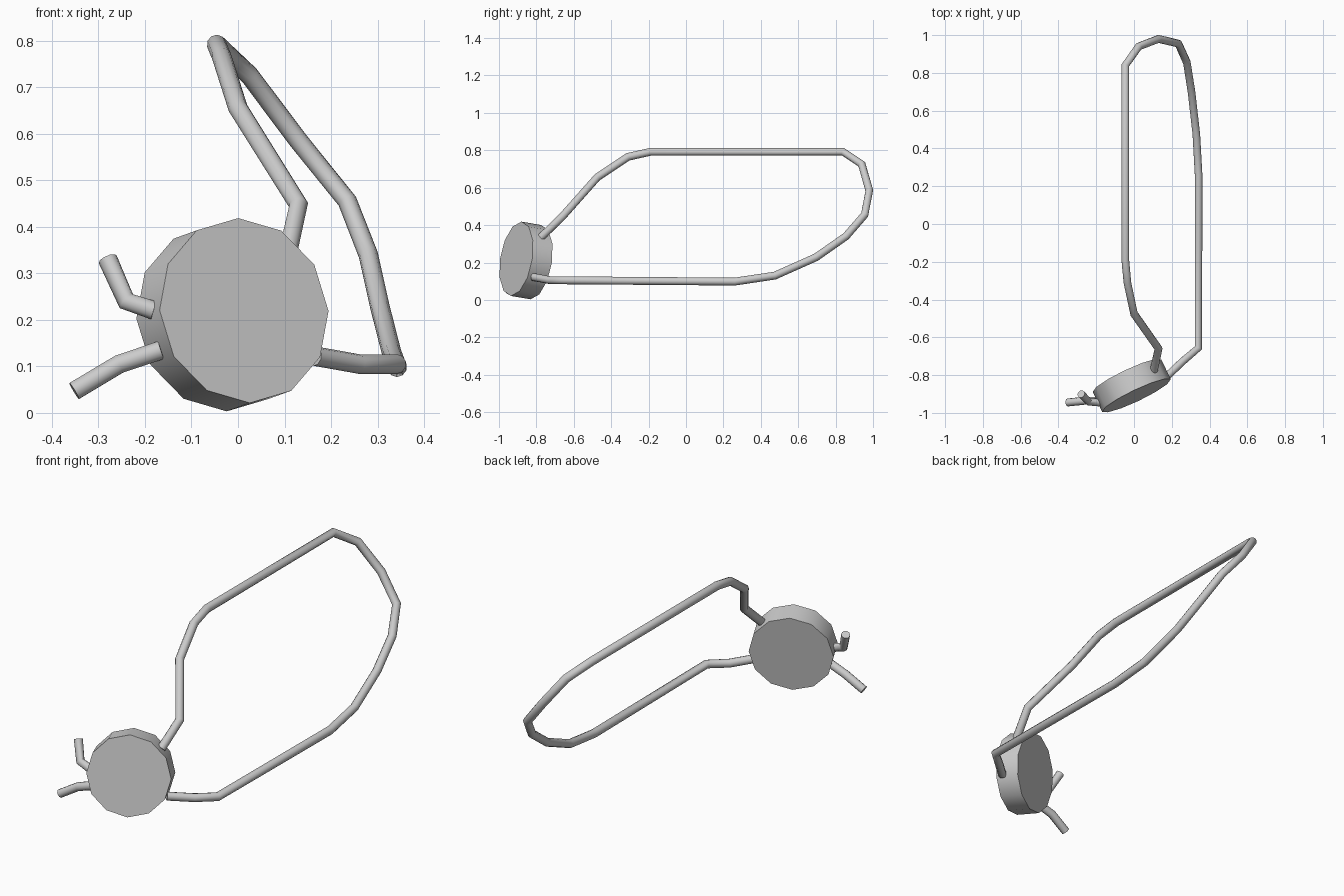
import bpy
from math import radians
from mathutils import Vector, Matrix

if "Cube" in bpy.data.objects:
    bpy.data.objects.remove(bpy.data.objects["Cube"])


def smooth(obj, angle=31):
    bpy.ops.object.select_all(action='DESELECT')
    obj.select_set(True)
    bpy.context.view_layer.objects.active = obj
    bpy.ops.object.shade_smooth_by_angle(angle=radians(angle))


def tube(name, points, radius=0.021):
    """Round bar with straight segments through the given points."""
    curve = bpy.data.curves.new(name, 'CURVE')
    curve.dimensions = '3D'
    curve.bevel_depth = radius
    curve.bevel_resolution = 3
    curve.use_fill_caps = True
    spline = curve.splines.new('POLY')
    spline.points.add(len(points) - 1)
    for p, co in zip(spline.points, points):
        p.co = (*co, 1)
    obj = bpy.data.objects.new(name, curve)
    bpy.context.collection.objects.link(obj)
    bpy.ops.object.select_all(action='DESELECT')
    obj.select_set(True)
    bpy.context.view_layer.objects.active = obj
    bpy.ops.object.convert(target='MESH')
    obj = bpy.context.object
    obj.name = name
    smooth(obj, 46)
    return obj


# Tilted twelve-sided disc
front = Vector((0.013, -0.908, 0.22))
axis = Vector((-0.05, 0.105, -0.018))
n = axis.normalized()
up = Vector((-0.0125, 0.028, 0.2))
up = (up - n * up.dot(n)).normalized()
side = up.cross(n)
bpy.ops.mesh.primitive_cylinder_add(vertices=12, radius=0.201, depth=axis.length)
disc = bpy.context.object
disc.name = "disc"
# local first vertex (+y) points along 'up', local z along the disc axis
rot = Matrix((side, up, n)).transposed().to_4x4()
disc.matrix_world = Matrix.Translation(front + axis / 2) @ rot
smooth(disc)

# Long bent loop
tube("loop_bar", [
    (0.105, -0.775, 0.335), (0.13, -0.66, 0.447), (0.0, -0.475, 0.655),
    (-0.035, -0.31, 0.765), (-0.046, -0.19, 0.792), (-0.046, 0.84, 0.792),
    (0.025, 0.94, 0.725), (0.13, 0.98, 0.585), (0.235, 0.955, 0.455),
    (0.28, 0.855, 0.34), (0.305, 0.695, 0.228), (0.33, 0.475, 0.13),
    (0.342, 0.26, 0.098), (0.342, -0.655, 0.105), (0.26, -0.725, 0.105),
    (0.165, -0.815, 0.122)])

# Two short prongs on the opposite side
tube("upper_prong", [(-0.18, -0.945, 0.22), (-0.24, -0.94, 0.24), (-0.28, -0.9, 0.33)])
tube("lower_prong", [(-0.165, -0.94, 0.135), (-0.255, -0.935, 0.105), (-0.352, -0.945, 0.047)])
